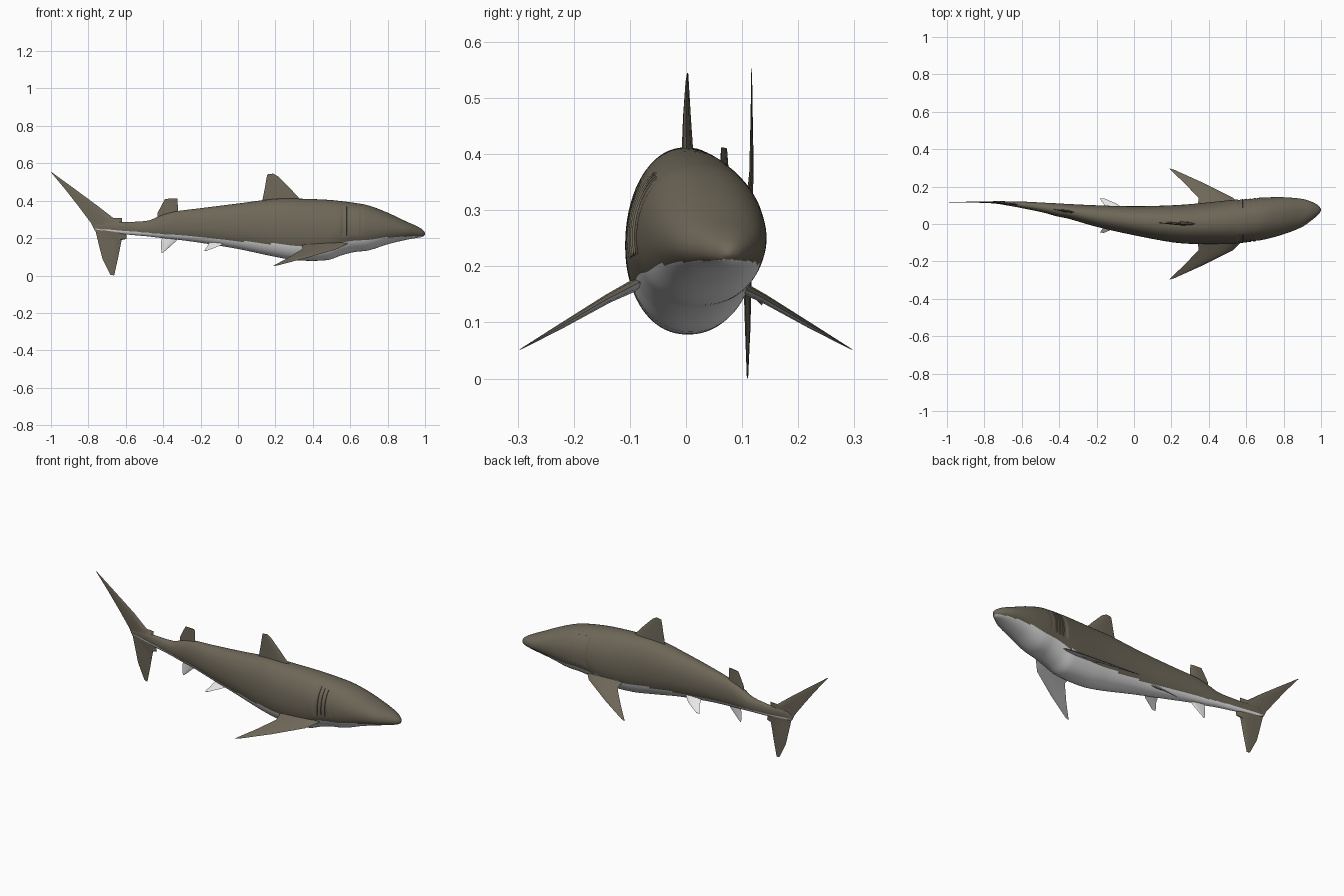
import bpy, bmesh, math
from mathutils import Vector

if "Cube" in bpy.data.objects:
    bpy.data.objects.remove(bpy.data.objects["Cube"])


def material(name, rgb):
    m = bpy.data.materials.new(name)
    m.diffuse_color = (*rgb, 1)
    m.use_nodes = True
    m.node_tree.nodes["Principled BSDF"].inputs["Base Color"].default_value = m.diffuse_color
    return m


BROWN = material("brown back", (0.155, 0.135, 0.098))
WHITE = material("pale belly", (0.80, 0.80, 0.80))

# Body outline: x, top z, bottom z, left y, right y
OUTLINE = [
    (-0.765, .265, .248, .121, .113), (-0.74, .284, .238, .122, .110),
    (-0.60, .286, .220, .120, .085), (-0.48, .294, .209, .114, .060),
    (-0.42, .318, .202, .111, .043), (-0.35, .340, .195, .107, .028),
    (-0.20, .360, .175, .100, -.015), (0.0, .385, .142, .095, -.060),
    (0.20, .410, .100, .100, -.097), (0.32, .411, .081, .108, -.107),
    (0.48, .405, .083, .124, -.108), (0.55, .398, .107, .131, -.105),
    (0.62, .389, .125, .137, -.097), (0.70, .374, .135, .142, -.082),
    (0.80, .336, .167, .143, -.055), (0.90, .289, .191, .134, -.015),
    (0.95, .267, .200, .119, .020), (0.98, .250, .205, .103, .045),
    (0.994, .238, .212, .090, .060), (1.0, .226, .220, .079, .072)]

# Height of the brown and white border along the body
BORDER = [(-0.77, .252), (-0.4, .222), (0.0, .185), (0.3, .163), (0.5, .168),
          (0.6, .180), (0.75, .200), (1.0, .212)]


def sample(table, x):
    """Smooth interpolation of a table by its first column."""
    x = min(max(x, table[0][0]), table[-1][0])
    i = max(k for k in range(len(table) - 1) if table[k][0] <= x)
    a, b = table[i], table[i + 1]
    p, q = table[max(i - 1, 0)], table[min(i + 2, len(table) - 1)]
    h = b[0] - a[0]
    t = (x - a[0]) / h
    out = []
    for c in range(1, len(a)):
        m0 = (b[c] - p[c]) / (b[0] - p[0]) * h
        m1 = (q[c] - a[c]) / (q[0] - a[0]) * h
        out.append((2*t**3 - 3*t*t + 1) * a[c] + (t**3 - 2*t*t + t) * m0
                   + (3*t*t - 2*t**3) * b[c] + (t**3 - t*t) * m1)
    return out


def centre_y(x):
    _, _, l, r = sample(OUTLINE, x)
    return (l + r) / 2


def finish(name, bm, rule, angle=40):
    bmesh.ops.recalc_face_normals(bm, faces=bm.faces)
    bm.normal_update()
    for f in bm.faces:
        f.material_index = rule(f)
        f.smooth = True
    me = bpy.data.meshes.new(name)
    bm.to_mesh(me)
    bm.free()
    me.materials.append(BROWN)
    me.materials.append(WHITE)
    me.set_sharp_from_angle(angle=math.radians(angle))
    ob = bpy.data.objects.new(name, me)
    bpy.context.collection.objects.link(ob)
    return ob


def loft(bm, rings):
    rows = [[bm.verts.new(p) for p in r] for r in rings]
    n = len(rows[0])
    for a, b in zip(rows, rows[1:]):
        for i in range(n):
            j = (i + 1) % n
            bm.faces.new((a[i], a[j], b[j], b[i]))
    bm.faces.new(rows[0])
    bm.faces.new(rows[-1][::-1])


# Body with stepped gill slits
GILL_START, GILL_STEP, GILLS = 0.56, 0.022, 5
SEG = 72


def body_ring(x):
    top, bot, left, right = sample(OUTLINE, x)
    zc, yc, hw = bot + 0.48 * (top - bot), (left + right) / 2, (left - right) / 2
    u = (x - GILL_START) / GILL_STEP
    ring = []
    for k in range(SEG):
        a = 2 * math.pi * k / SEG
        c, s = math.cos(a), math.sin(a)
        w = hw
        if 0 <= u < GILLS and -0.25 < s < 0.8 and abs(c) > 0.3:
            w *= 1 - 0.035 * (1 - u % 1)
        y = yc + w * math.copysign(abs(c) ** 0.92, c)
        h = (top - zc) if s > 0 else (zc - bot)
        ring.append((x, y, zc + h * math.copysign(abs(s) ** 0.96, s)))
    return ring


xs = [-0.765 + 0.0145 * i for i in range(119)]
xs = [x for x in xs if not GILL_START - .004 < x < GILL_START + .114 and x < 0.95]
xs += [GILL_START + GILL_STEP * (g + f) for g in range(GILLS) for f in (0.0, .3, .65, .97)]
xs += [0.95, 0.96, 0.97, 0.98, 0.987, 0.994, 0.998, 1.0]
bm = bmesh.new()
loft(bm, [body_ring(x) for x in sorted(xs)])


def belly(f):
    c = f.calc_center_median()
    return int(c.z < sample(BORDER, c.x)[0])


finish("body", bm, belly, 50)


def fin(name, stations, normal, rule):
    """Loft of thin lens sections; station = leading point, trailing point, half thickness."""
    n = Vector(normal).normalized()
    shape = [(0, 0), (.12, .7), (.35, 1), (.7, .6), (1, .05)]
    rings = []
    for lead, trail, thick in stations:
        a, b = Vector(lead), Vector(trail)
        up = [a.lerp(b, t) + n * h * thick for t, h in shape]
        low = [a.lerp(b, t) - n * h * thick for t, h in shape[:0:-1]]
        rings.append(up + low)
    bm = bmesh.new()
    loft(bm, rings)
    return finish(name, bm, rule)


def upright_fin(name, stations, colour):
    """Vertical fin on the curved centreline; station = lead x, z, trail x, z, half thickness."""
    pts = [((a, centre_y(a), b), (c, centre_y(c), d), t) for a, b, c, d, t in stations]
    fin(name, pts, (0, 1, 0), lambda f: colour)


upright_fin("dorsal_fin", [(.36, .37, .12, .37, .012), (.33, .41, .132, .41, .010),
                           (.275, .47, .142, .46, .007), (.215, .53, .152, .52, .003),
                           (.188, .545, .157, .541, .001)], 0)
upright_fin("second_dorsal_fin", [(-.31, .30, -.43, .29, .008), (-.32, .345, -.43, .335, .007),
                                  (-.324, .412, -.39, .410, .003)], 0)
upright_fin("anal_fin", [(-.31, .22, -.40, .22, .006), (-.33, .185, -.412, .18, .004),
                         (-.385, .135, -.41, .13, .002), (-.402, .122, -.408, .12, .001)], 1)
upright_fin("upper_tail_lobe", [(-.62, .25, -.765, .24, .009), (-.62, .308, -.785, .28, .006),
                                (-.667, .308, -.795, .293, .006), (-.75, .372, -.845, .36, .004),
                                (-.88, .468, -.92, .456, .002), (-.997, .553, -1.0, .552, .0006)], 0)
upright_fin("lower_tail_lobe", [(-.60, .25, -.765, .25, .009), (-.596, .196, -.75, .19, .006),
                                (-.622, .19, -.748, .18, .006), (-.642, .09, -.725, .09, .004),
                                (-.662, .0, -.682, .004, .001)], 0)

# Paired fins
for side, tag in ((1, "left"), (-1, "right")):
    fin("pectoral_fin_" + tag,
        [((.60, side * .07, .178), (.34, side * .07, .176), .012),
         ((.53, side * .14, .142), (.345, side * .14, .142), .008),
         ((.37, side * .22, .095), (.268, side * .22, .095), .005),
         ((.215, side * .29, .055), (.187, side * .297, .051), .001)],
        (0, side * .5, .87), lambda f: int(f.normal.z < 0))
    y = lambda d: .045 + side * d
    fin("pelvic_fin_" + tag,
        [((-.05, y(.03), .185), (-.15, y(.03), .185), .006),
         ((-.09, y(.062), .162), (-.162, y(.062), .16), .004),
         ((-.16, y(.092), .135), (-.182, y(.09), .13), .001)],
        (0, side * .6, .8), lambda f: 1)
